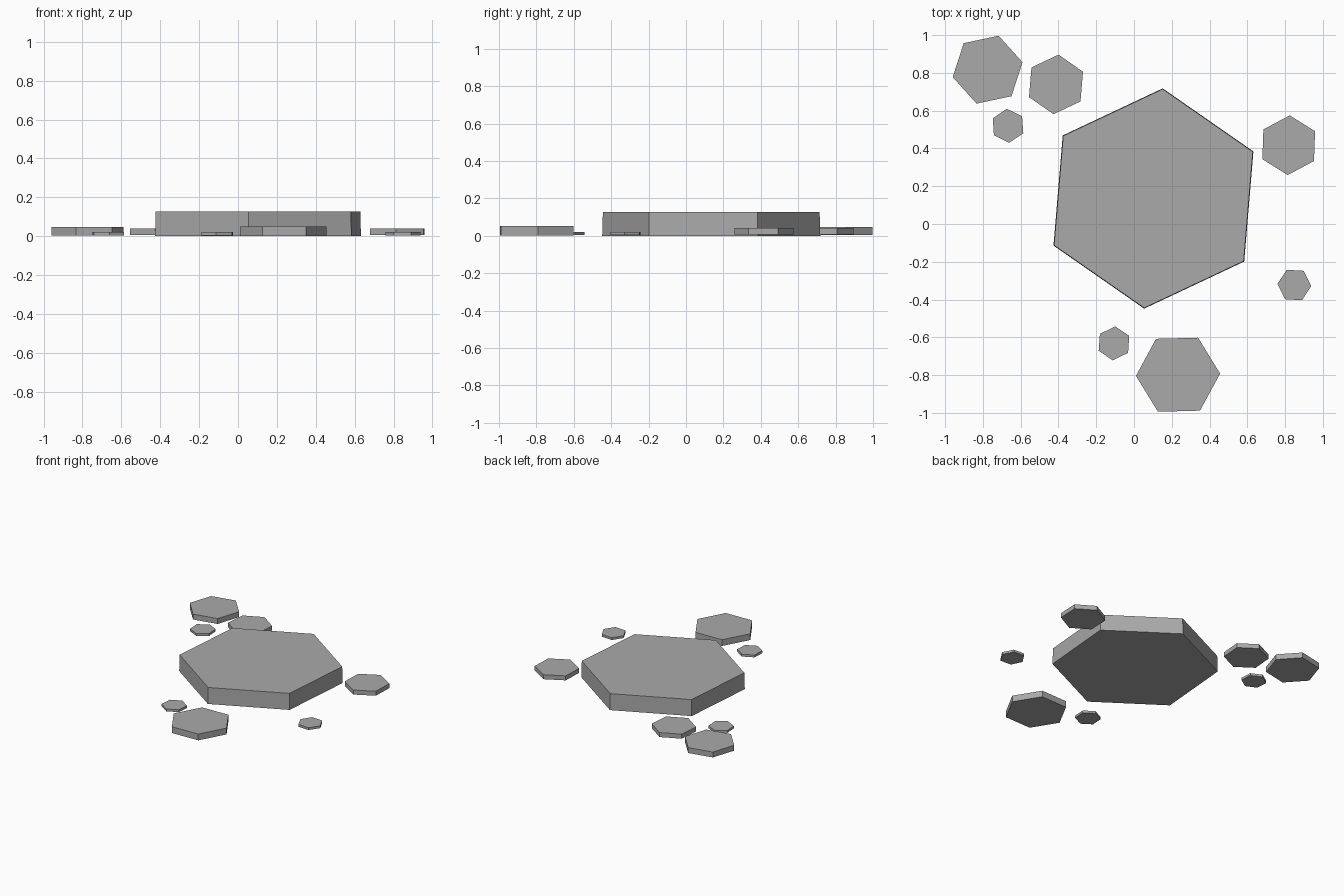
import bpy
import math

if "Cube" in bpy.data.objects:
    bpy.data.objects.remove(bpy.data.objects["Cube"], do_unlink=True)

# Single stone grey
grey = bpy.data.materials.new("stone_grey")
grey.use_nodes = True
grey.diffuse_color = (0.4, 0.4, 0.4, 1)
grey.node_tree.nodes["Principled BSDF"].inputs["Base Color"].default_value = (0.4, 0.4, 0.4, 1)


def hex_slab(name, x, y, radius, turn, bottom, top, taper=1.0):
    """Flat six-sided slab with one corner pointing at angle turn (degrees)."""
    bpy.ops.mesh.primitive_cone_add(
        vertices=6, radius1=radius, radius2=radius * taper, depth=top - bottom,
        location=(x, y, (top + bottom) / 2))
    slab = bpy.context.object
    slab.name = slab.data.name = name
    # The primitive's first corner lies on +y; six-fold symmetry makes this a half step
    slab.rotation_euler.z = math.radians(turn - 30)
    slab.data.materials.append(grey)
    return slab


# Main platform, very slightly narrower at the top
hex_slab("main_platform", 0.103, 0.135, 0.585, 25.2, 0, 0.127, 0.994)

# Large and medium stones around it
hex_slab("back_right_large_stone", -0.775, 0.817, 0.189, 12, 0.005, 0.047)
hex_slab("front_large_stone", 0.233, -0.798, 0.223, 1.5, 0.002, 0.051)
hex_slab("back_medium_stone", -0.413, 0.739, 0.158, 25.2, 0.006, 0.041)
hex_slab("left_medium_stone", 0.819, 0.417, 0.158, 28, 0.006, 0.041)

# Small stones
for name, x, y, turn in (
        ("back_small_stone", -0.667, 0.52, 34),
        ("left_small_stone", 0.849, -0.323, -3.5),
        ("front_small_stone", -0.106, -0.632, 26)):
    hex_slab(name, x, y, 0.09, turn, 0.003, 0.021)
